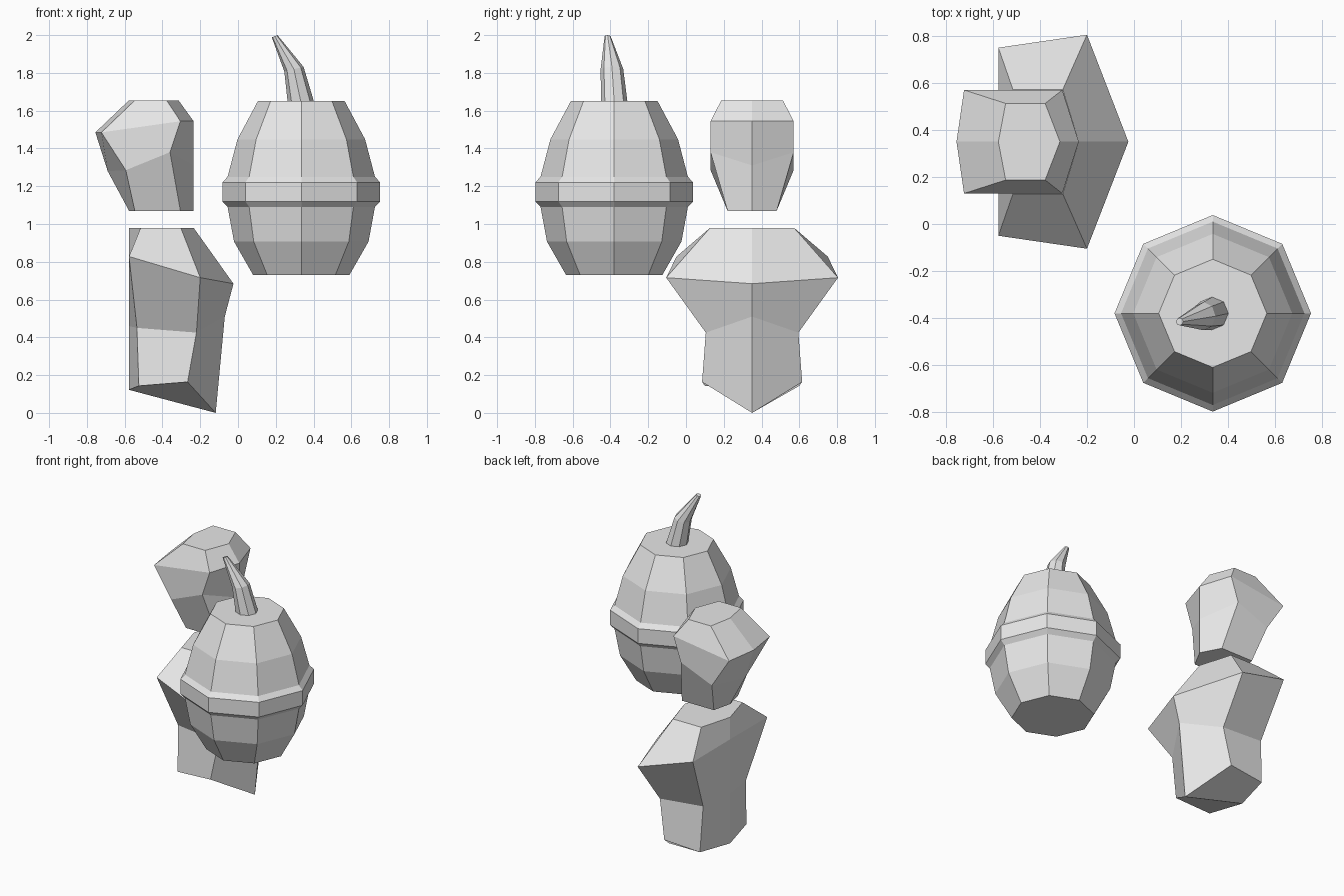
import bpy, bmesh, math

if "Cube" in bpy.data.objects:
    bpy.data.objects.remove(bpy.data.objects["Cube"], do_unlink=True)

# One plain grey for everything
grey = bpy.data.materials.new("light_grey")
grey.use_nodes = True
grey.diffuse_color = (0.8, 0.8, 0.8, 1)
grey.node_tree.nodes["Principled BSDF"].inputs["Base Color"].default_value = (0.8, 0.8, 0.8, 1)


def loft(name, rings, split_bottom=False):
    """Join rings of points (bottom to top) with quads and close both ends."""
    bm = bmesh.new()
    loops = [[bm.verts.new(p) for p in ring] for ring in rings]
    n = len(loops[0])
    for low, high in zip(loops, loops[1:]):
        for i in range(n):
            j = (i + 1) % n
            bm.faces.new((low[i], low[j], high[j], high[i]))
    bm.faces.new(loops[-1])
    base = loops[0]
    if split_bottom:
        bm.faces.new(base[:4])
        bm.faces.new(base[3:] + base[:1])
    else:
        bm.faces.new(base)
    bmesh.ops.recalc_face_normals(bm, faces=bm.faces[:])
    mesh = bpy.data.meshes.new(name)
    bm.to_mesh(mesh)
    bm.free()
    mesh.materials.append(grey)
    obj = bpy.data.objects.new(name, mesh)
    bpy.context.collection.objects.link(obj)
    return obj


def octagon(x, y, z, rx, ry=None, tilt=0.0):
    ry = ry or rx
    return [(x + rx * math.cos(a), y + ry * math.sin(a), z + tilt * math.cos(a))
            for a in (k * math.pi / 4 for k in range(8))]


def rock_ring(left, front_left, front_right, right, mid_y=0.35):
    """Six-sided ring mirrored across mid_y; ends are (x, z), corners (x, half_width, z)."""
    def corner(c, side):
        return (c[0], mid_y + side * c[1], c[2])
    return [(left[0], mid_y, left[1]), corner(front_left, -1), corner(front_right, -1),
            (right[0], mid_y, right[1]), corner(front_right, 1), corner(front_left, 1)]


# Pumpkin: octagonal profile with a raised belt
profile = [(0.255, 0.73), (0.356, 0.907), (0.39, 1.09), (0.418, 1.12),
           (0.418, 1.22), (0.39, 1.25), (0.338, 1.448), (0.23, 1.65)]
loft("pumpkin", [octagon(0.335, -0.38, z, r) for r, z in profile])

# Bent stem
loft("stem", [octagon(0.333, -0.38, 1.645, 0.07),
              octagon(0.296, -0.392, 1.82, 0.051, 0.06, 0.012),
              octagon(0.194, -0.415, 1.994, 0.015, 0.016, 0.006)])

# Upper rock
loft("upper_rock", [
    rock_ring((-0.577, 1.07), (-0.546, 0.13, 1.07), (-0.305, 0.13, 1.07), (-0.235, 1.07)),
    rock_ring((-0.69, 1.28), (-0.594, 0.22, 1.285), (-0.36, 0.22, 1.38), (-0.235, 1.31)),
    rock_ring((-0.755, 1.485), (-0.723, 0.22, 1.485), (-0.305, 0.22, 1.544), (-0.235, 1.544)),
    rock_ring((-0.577, 1.655), (-0.546, 0.163, 1.655), (-0.378, 0.163, 1.655), (-0.315, 1.655)),
])

# Lower rock, flat on its -x side
loft("lower_rock", [
    rock_ring((-0.577, 0.122), (-0.525, 0.25, 0.143), (-0.267, 0.265, 0.164), (-0.118, 0.0)),
    rock_ring((-0.577, 0.46), (-0.535, 0.23, 0.45), (-0.22, 0.245, 0.425), (-0.07, 0.51)),
    rock_ring((-0.577, 0.83), (-0.577, 0.40, 0.828), (-0.20, 0.455, 0.716), (-0.024, 0.684)),
    rock_ring((-0.577, 0.98), (-0.515, 0.222, 0.98), (-0.303, 0.222, 0.98), (-0.235, 0.98)),
], split_bottom=True)
